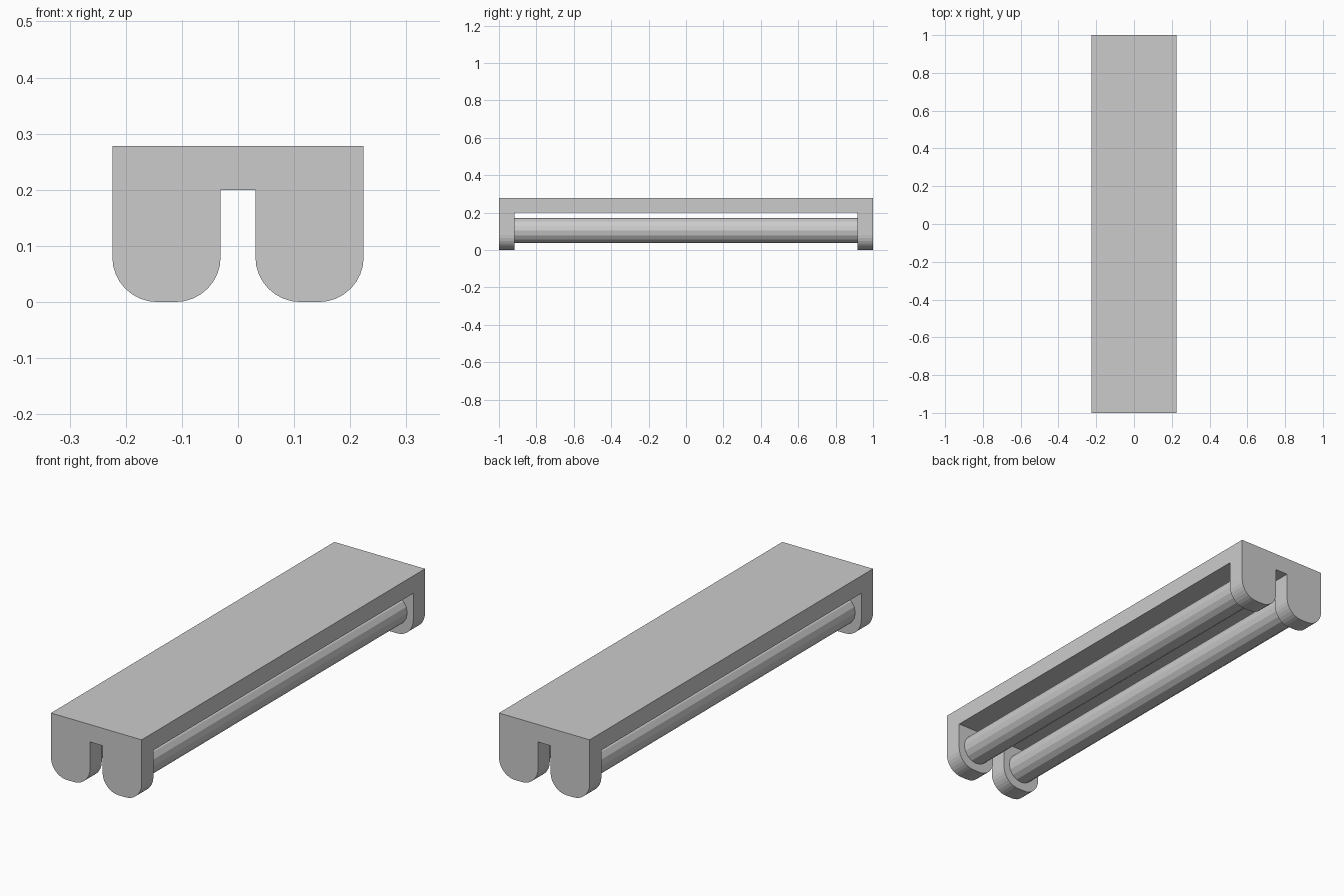
import bpy, bmesh
from math import sin, cos, pi, radians

if "Cube" in bpy.data.objects:
    bpy.data.objects.remove(bpy.data.objects["Cube"])

HALF_LEN, TOP, UNDER = 1.0, 0.278, 0.2
X_IN, X_OUT, R = 0.031, 0.224, 0.08
INNER_Y = 0.917


def new_object(name, bm):
    bmesh.ops.recalc_face_normals(bm, faces=bm.faces)
    mesh = bpy.data.meshes.new(name)
    bm.to_mesh(mesh)
    bm.free()
    ob = bpy.data.objects.new(name, mesh)
    bpy.context.collection.objects.link(ob)
    return ob


def arc(cx, cz, a0, a1, n=8):
    angles = [radians(a0 + (a1 - a0) * i / n) for i in range(n + 1)]
    return [(cx + R * cos(a), cz + R * sin(a)) for a in angles]


# Housing: two-lobed end profile extruded along the whole length
half = [(X_OUT, TOP)] + arc(X_OUT - R, R, 0, -90) + arc(X_IN + R, R, -90, -180) + [(X_IN, UNDER)]
profile = half + [(-x, z) for x, z in reversed(half)]
bm = bmesh.new()
face = bm.faces.new([bm.verts.new((x, -HALF_LEN, z)) for x, z in profile])
ext = bmesh.ops.extrude_face_region(bm, geom=[face])
bmesh.ops.translate(bm, vec=(0, 2 * HALF_LEN, 0),
                    verts=[v for v in ext["geom"] if isinstance(v, bmesh.types.BMVert)])
housing = new_object("lamp_housing", bm)

# Cutter opens the space between the end holders, leaving the top plate
bm = bmesh.new()
bmesh.ops.create_cube(bm, size=1)
bmesh.ops.scale(bm, vec=(0.8, 2 * INNER_Y, 0.4), verts=bm.verts)
bmesh.ops.translate(bm, vec=(0, 0, UNDER - 0.2), verts=bm.verts)
cutter = new_object("tube_space_cutter", bm)

bpy.ops.object.select_all(action='DESELECT')
bpy.context.view_layer.objects.active = housing
housing.select_set(True)
mod = housing.modifiers.new("tube_space", 'BOOLEAN')
mod.operation, mod.solver, mod.object = 'DIFFERENCE', 'EXACT', cutter
bpy.ops.object.modifier_apply(modifier=mod.name)
bpy.data.objects.remove(cutter)

# Two light tubes held between the end holders
for side, name in ((-1, "left_tube"), (1, "right_tube")):
    bpy.ops.mesh.primitive_cylinder_add(
        vertices=16, radius=0.067, depth=2 * INNER_Y, end_fill_type='NOTHING',
        location=(side * (X_IN + X_OUT) / 2, 0, 0.104), rotation=(pi / 2, 0, 0))
    bpy.context.object.name = name
